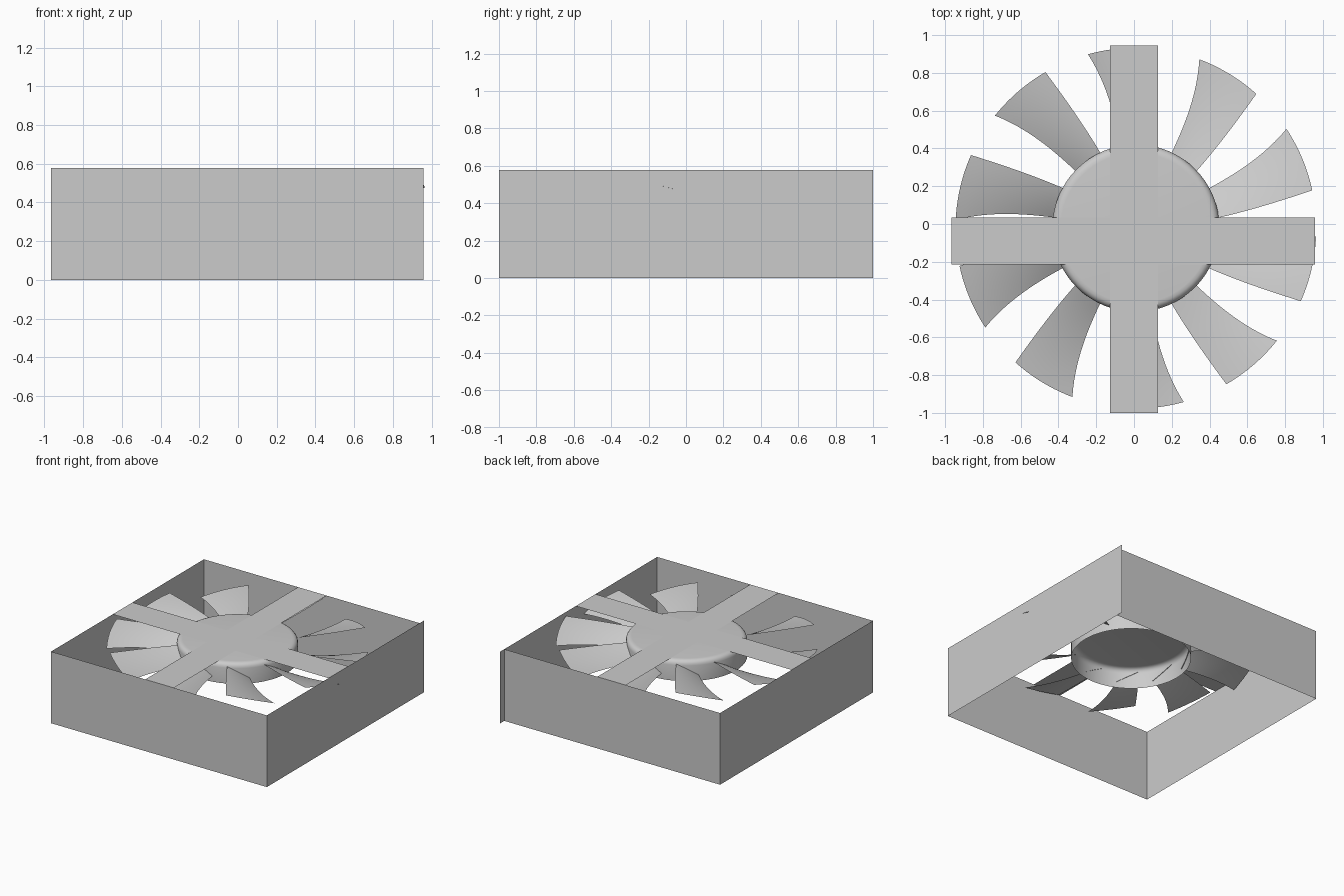
import bpy, math

if "Cube" in bpy.data.objects:
    bpy.data.objects.remove(bpy.data.objects["Cube"])

CX, CY = 0.01, -0.022          # fan axis
H = 0.577                      # housing height
X0, X1, Y0, Y1 = -0.965, 0.957, -1.0, 0.945


def mesh_object(name, verts, faces, smooth=False):
    me = bpy.data.meshes.new(name)
    me.from_pydata(verts, [], faces)
    me.update()
    ob = bpy.data.objects.new(name, me)
    bpy.context.collection.objects.link(ob)
    if smooth:
        bpy.context.view_layer.objects.active = ob
        ob.select_set(True)
        bpy.ops.object.shade_smooth_by_angle(angle=math.radians(40))
        ob.select_set(False)
    return ob


def wall(name, a, b):
    mesh_object(name, [(*a, 0), (*b, 0), (*b, H), (*a, H)], [(0, 1, 2, 3)])


def strut(name, x0, x1, y0, y1):
    mesh_object(name, [(x0, y0, H), (x1, y0, H), (x1, y1, H), (x0, y1, H)],
                [(0, 1, 2, 3)])


# Housing: four thin sheets, the right one running past the back
wall("front_wall", (X0, Y0), (X1, Y0))
wall("right_wall", (X1, Y0), (X1, 1.0))
wall("back_wall", (X1, Y1), (X0, Y1))
wall("left_wall", (X0, Y1), (X0, Y0))

# Crossed support strips on top
strut("cross_strut", X0, X1, -0.215, 0.035)
strut("long_strut", -0.126, 0.128, Y0, Y1)

# Hub: cup open at the bottom with a rounded top rim
N = 64
profile = [(0.443, 0.41), (0.443, 0.535), (0.439, 0.552), (0.429, 0.565),
           (0.415, 0.572), (0.398, 0.574)]
verts, faces = [], []
for r, z in profile:
    for i in range(N):
        a = 2 * math.pi * i / N
        verts.append((CX + r * math.cos(a), CY + r * math.sin(a), z))
for j in range(len(profile) - 1):
    for i in range(N):
        k = (i + 1) % N
        faces.append((j * N + i, j * N + k, (j + 1) * N + k, (j + 1) * N + i))
faces.append(tuple(range((len(profile) - 1) * N, len(profile) * N)))
mesh_object("hub", verts, faces, smooth=True)


# Blades: curved sheets swept between two edge curves in polar angle
def quad(a, m, b, s):
    return a * (1 - s) * (1 - 2 * s) + 4 * m * s * (1 - s) + b * s * (2 * s - 1)


def blade(name, turn, ns=12, nt=10):
    verts, faces = [], []
    for i in range(ns + 1):
        s = i / ns
        r = 0.438 + (0.955 - 0.438) * s
        trailing = quad(7.2, 10.0, 12.1, s)
        leading = quad(28.6, 29.8, 33.4, s)
        low = 0.455 + 0.02 * s
        rise = 0.09 - 0.01 * s
        for j in range(nt + 1):
            t = j / nt
            a = math.radians(turn + leading + (trailing - leading) * t)
            z = low + rise * t + 0.02 * t * (1 - t)
            verts.append((CX + r * math.cos(a), CY + r * math.sin(a), z))
    w = nt + 1
    for i in range(ns):
        for j in range(nt):
            p = i * w + j
            faces.append((p, p + 1, p + w + 1, p + w)[::-1])
    mesh_object(name, verts, faces, smooth=True)


for n in range(10):
    blade(f"blade_{n + 1}", 36 * n)
